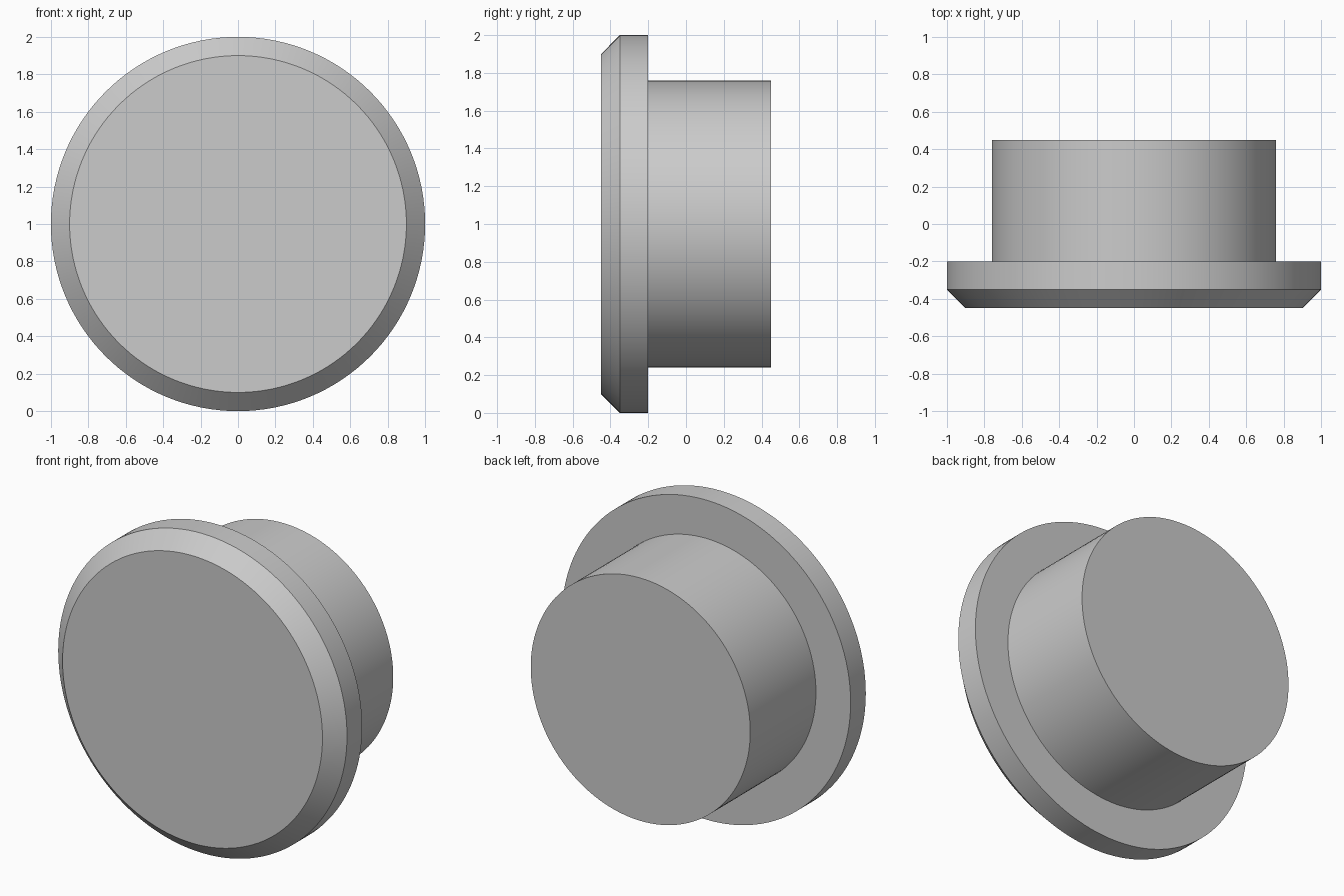
import bpy, bmesh, math

if "Cube" in bpy.data.objects:
    bpy.data.objects.remove(bpy.data.objects["Cube"])

SIDES = 128
# (radius, y) from the chamfered front face to the back of the stem
PROFILE = [(0.90, -0.45), (1.00, -0.35), (1.00, -0.20), (0.76, -0.20), (0.76, 0.45)]


def lathe(name, profile, centre_z):
    """Revolve a profile about the y axis and cap both ends."""
    bm = bmesh.new()
    rings = []
    for r, y in profile:
        angles = [2 * math.pi * i / SIDES for i in range(SIDES)]
        rings.append([bm.verts.new((r * math.cos(a), y, r * math.sin(a))) for a in angles])
    for a, b in zip(rings, rings[1:]):
        for i in range(SIDES):
            j = (i + 1) % SIDES
            bm.faces.new((a[i], a[j], b[j], b[i]))
    bm.faces.new(rings[0])
    bm.faces.new(rings[-1])
    bmesh.ops.recalc_face_normals(bm, faces=bm.faces[:])
    mesh = bpy.data.meshes.new(name)
    bm.to_mesh(mesh)
    bm.free()
    obj = bpy.data.objects.new(name, mesh)
    obj.location.z = centre_z
    bpy.context.collection.objects.link(obj)
    return obj


# Round plug: chamfered flange in front, narrower stem behind
plug = lathe("flanged_plug", PROFILE, 1.0)
bpy.context.view_layer.objects.active = plug
plug.select_set(True)
bpy.ops.object.shade_smooth_by_angle(angle=math.radians(30))
